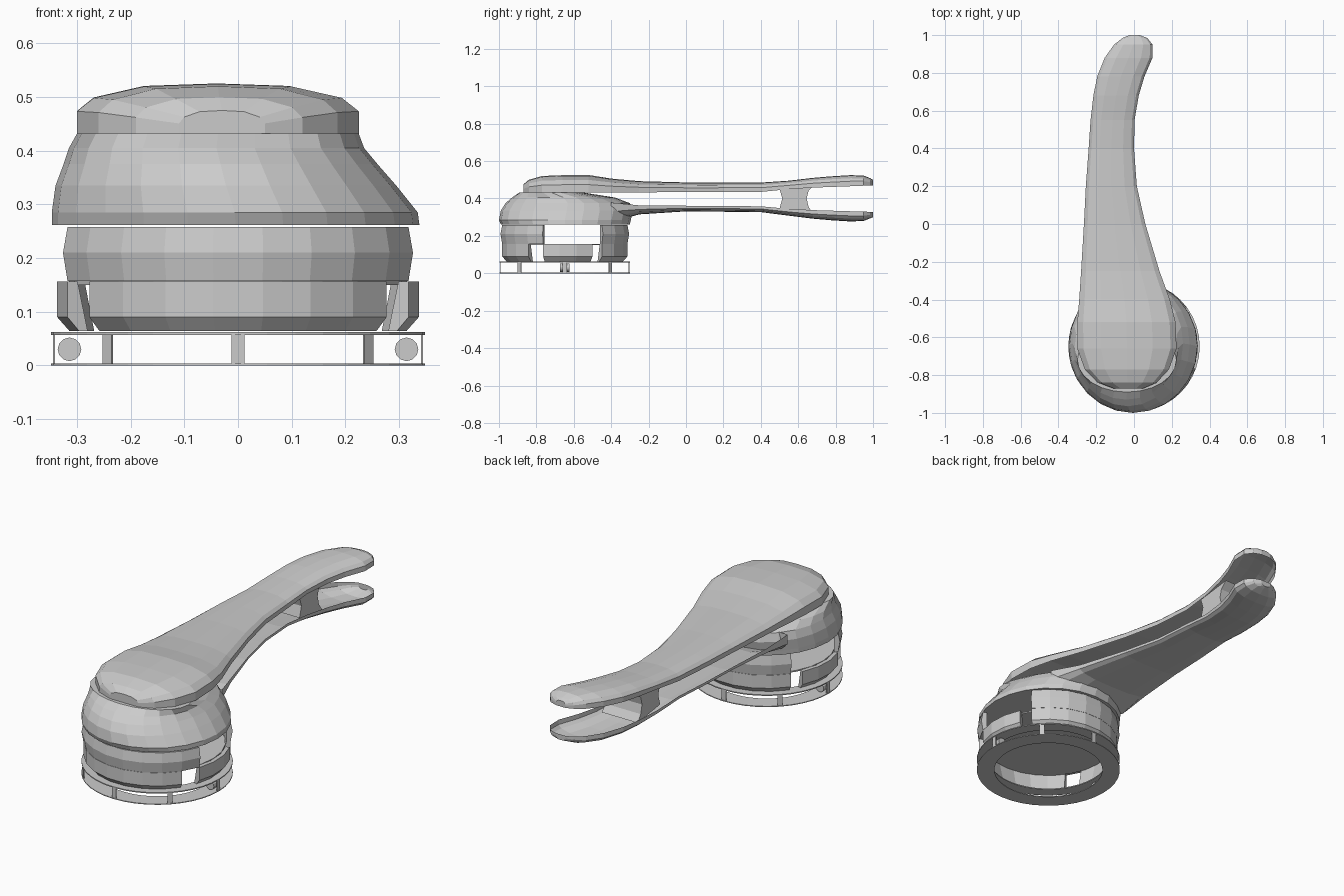
import bpy, bmesh, math

if "Cube" in bpy.data.objects:
    bpy.data.objects.remove(bpy.data.objects["Cube"])

CY = -0.648   # centre of the round base along y


def make(name, verts, faces):
    me = bpy.data.meshes.new(name)
    me.from_pydata(verts, [], faces)
    bm = bmesh.new()
    bm.from_mesh(me)
    bmesh.ops.recalc_face_normals(bm, faces=bm.faces)
    bm.to_mesh(me)
    bm.free()
    ob = bpy.data.objects.new(name, me)
    bpy.context.collection.objects.link(ob)
    return ob


def loft(name, rings, caps=True, loop=False, closed=True):
    """Skin a list of equal-length rings; closed=False leaves one side open."""
    n, m = len(rings[0]), len(rings)
    verts = [p for r in rings for p in r]
    faces = []
    for i in range(m if loop else m - 1):
        a, b = i * n, ((i + 1) % m) * n
        faces += [(a + k, a + (k + 1) % n, b + (k + 1) % n, b + k)
                  for k in range(n if closed else n - 1)]
    if caps and not loop:
        faces += [tuple(range(n)), tuple(range((m - 1) * n, m * n))]
    return make(name, verts, faces)


def arc(name, a0, a1, profile, step=15):
    """Sweep a closed (radius, z) profile around the base axis."""
    full = a1 - a0 >= 360
    n = max(1, round((a1 - a0) / step))
    rings = []
    for i in range(n if full else n + 1):
        t = math.radians(a0 + (a1 - a0) * i / n)
        rings.append([(r * math.cos(t), CY + r * math.sin(t), z) for r, z in profile])
    return loft(name, rings, loop=full)


def band(r0, r1, z0, z1, th):
    return [(r0, z0), (r1, z1), (r1 - th, z1), (r0 - th, z0)]


# Bottom bearing: two thin plates with slim posts and rollers between
arc("base_plate", 0, 360, band(0.348, 0.348, 0, 0.004, 0.085), 9)
arc("upper_plate", 0, 360, band(0.348, 0.348, 0.057, 0.062, 0.06), 9)
for k in range(8):
    a = k * 45
    arc("base_post", a - 2, a + 2, band(0.345, 0.345, 0.004, 0.058, 0.004), 4)
for sx in (-1, 1):
    bpy.ops.mesh.primitive_cylinder_add(vertices=12, radius=0.022, depth=0.05,
                                        location=(sx * 0.314, CY, 0.03),
                                        rotation=(math.pi / 2, 0, 0))
    bpy.context.object.name = "roller"

# Inner floor disc between the two bands
loft("floor_disc", [[(0.315 * math.cos(k * math.pi / 12), CY + 0.315 * math.sin(k * math.pi / 12), z)
                     for k in range(24)] for z in (0.15, 0.157)])

# Lower band, broken into four segments
for name, a0, a1 in (("front", 215, 325), ("right", 340, 386),
                     ("back", 36, 144), ("left", 154, 200)):
    arc("lower_band_" + name, a0, a1,
        [(0.315, 0.064), (0.338, 0.09), (0.338, 0.156), (0.318, 0.156), (0.298, 0.064)])

# Upper band, front and back segments with open sides
for name, a0, a1 in (("front", 200, 340), ("back", 36, 144)):
    arc("upper_band_" + name, a0, a1,
        [(0.338, 0.157), (0.347, 0.21), (0.338, 0.258), (0.318, 0.258), (0.318, 0.157)])

# Domed head: each row is z, x min, x max, y min, y max
rows = [(0.262, -0.347, 0.338, -0.99, -0.30), (0.285, -0.347, 0.335, -1.0, -0.295),
        (0.335, -0.34, 0.295, -0.99, -0.285), (0.375, -0.325, 0.26, -0.965, -0.30),
        (0.405, -0.315, 0.235, -0.93, -0.38), (0.432, -0.30, 0.225, -0.89, -0.55)]
rings = []
for z, x0, x1, y0, y1 in rows:
    rings.append([((x0 + x1) / 2 + (x1 - x0) / 2 * math.cos(k * math.pi / 12),
                   (y0 + y1) / 2 + (y1 - y0) / 2 * math.sin(k * math.pi / 12), z)
                  for k in range(24)])
loft("head", rings)

# Arm outline seen from above: y, x min, x max
outline = [(-0.87, -0.11, 0.05), (-0.84, -0.19, 0.12), (-0.77, -0.26, 0.185),
           (-0.66, -0.30, 0.225), (-0.52, -0.30, 0.22), (-0.4, -0.29, 0.19),
           (-0.25, -0.28, 0.135), (0.0, -0.265, 0.06), (0.2, -0.255, 0.015),
           (0.4, -0.24, 0.0), (0.55, -0.23, 0.003), (0.68, -0.215, 0.025),
           (0.78, -0.195, 0.055), (0.88, -0.155, 0.098), (0.95, -0.105, 0.098),
           (0.985, -0.06, 0.07), (1.0, -0.025, 0.03)]


def lerp(table, y):
    for (a, p), (b, q) in zip(table, table[1:]):
        if y <= b:
            return p + (q - p) * (y - a) / (b - a)
    return table[-1][1]


# Shell cross-section: fraction across, fraction from rim to crown
section = [(0, 0), (0.0, 0.45), (0.06, 0.72), (0.24, 0.95), (0.5, 1),
           (0.76, 0.95), (0.94, 0.72), (1, 0.45), (1, 0)]


def shell(name, rim, crown, start):
    rings = []
    for y, x0, x1 in outline:
        if y >= start:
            a, b = lerp(rim, y), lerp(crown, y)
            rings.append([(x0 + (x1 - x0) * u, y, a + (b - a) * v) for u, v in section])
    return loft(name, rings, closed=False)


# Hollow upper and lower halves of the arm
shell("upper_arm",
      [(-0.87, 0.431), (0.4, 0.435), (0.6, 0.455), (1.0, 0.47)],
      [(-0.87, 0.475), (-0.84, 0.5), (-0.77, 0.52), (-0.6, 0.527), (-0.5, 0.525),
       (-0.35, 0.497), (-0.1, 0.486), (0.4, 0.485), (0.55, 0.495), (0.72, 0.515),
       (0.9, 0.526), (0.96, 0.522), (1.0, 0.50)], -1)
shell("lower_arm",
      [(-0.52, 0.39), (-0.25, 0.363), (0.4, 0.358), (0.6, 0.34), (1.0, 0.328)],
      [(-0.52, 0.27), (-0.4, 0.272), (-0.3, 0.292), (-0.25, 0.315), (-0.18, 0.333),
       (0.4, 0.327), (0.55, 0.308), (0.72, 0.287), (0.88, 0.277), (0.95, 0.28),
       (1.0, 0.30)], -0.41)

# Concave wall joining both arm halves at the root of the fork
prof = [(0.5, 0.345), (0.68, 0.32), (0.655, 0.355), (0.645, 0.40),
        (0.655, 0.44), (0.69, 0.475), (0.5, 0.45), (0.515, 0.40)]
loft("fork_wall", [[(x, y, z) for y, z in prof] for x in (-0.205, -0.1, -0.005)])
